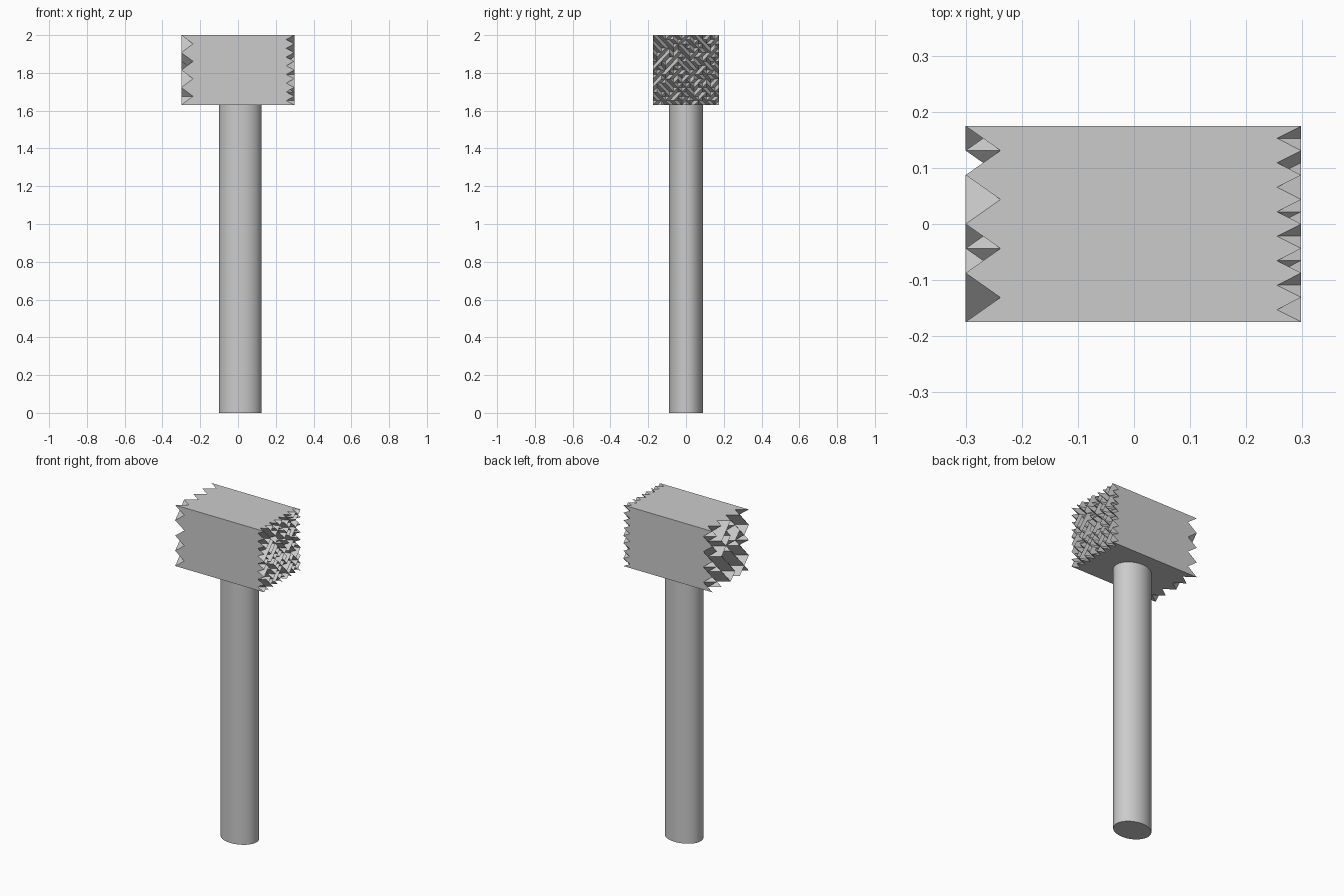
import bpy, bmesh, math, random

if "Cube" in bpy.data.objects:
    bpy.data.objects.remove(bpy.data.objects["Cube"])

random.seed(3)
HY, Z0, Z1 = 0.1745, 1.63, 2.0


def tooth_grid(bm, x_peak, x_valley, n):
    """Checkerboard of peaks and valleys on an n x n grid, split into triangles."""
    g = [[bm.verts.new((x_valley if (i + j) % 2 else x_peak,
                        -HY + 2 * HY * i / n,
                        Z0 + (Z1 - Z0) * j / n))
          for j in range(n + 1)] for i in range(n + 1)]
    for i in range(n):
        # one strip near the back of the coarse side has only valley creases
        for j in range(n):
            a, b, c, d = g[i][j], g[i + 1][j], g[i + 1][j + 1], g[i][j + 1]
            ridge = random.random() < 0.55 and not (n == 8 and i == 6)
            if ((i + j) % 2 == 0) == ridge:
                tris = ((a, b, c), (a, c, d))
            else:
                tris = ((a, b, d), (b, c, d))
            for t in tris:
                bm.faces.new(t)
    return g


# Head: coarse teeth on the left, fine teeth on the right
bm = bmesh.new()
left = tooth_grid(bm, -0.30, -0.238, 8)
right = tooth_grid(bm, 0.298, 0.255, 16)
for k in (0, -1):
    # bottom / top, then front / back
    bm.faces.new([r[k] for r in left] + [r[k] for r in reversed(right)])
    bm.faces.new(list(left[k]) + list(reversed(right[k])))
bmesh.ops.recalc_face_normals(bm, faces=bm.faces)
mesh = bpy.data.meshes.new("mallet_head")
bm.to_mesh(mesh)
bm.free()
head = bpy.data.objects.new("mallet_head", mesh)
bpy.context.collection.objects.link(head)

# Handle: oval shaft, slightly off-centre
bpy.ops.mesh.primitive_cylinder_add(vertices=48, radius=1, depth=Z0,
                                    location=(0.0125, 0, Z0 / 2))
handle = bpy.context.object
handle.name = "handle"
handle.scale = (0.1125, 0.09, 1)
bpy.ops.object.transform_apply(location=False, rotation=False, scale=True)
bpy.ops.object.shade_smooth_by_angle(angle=math.radians(30))
